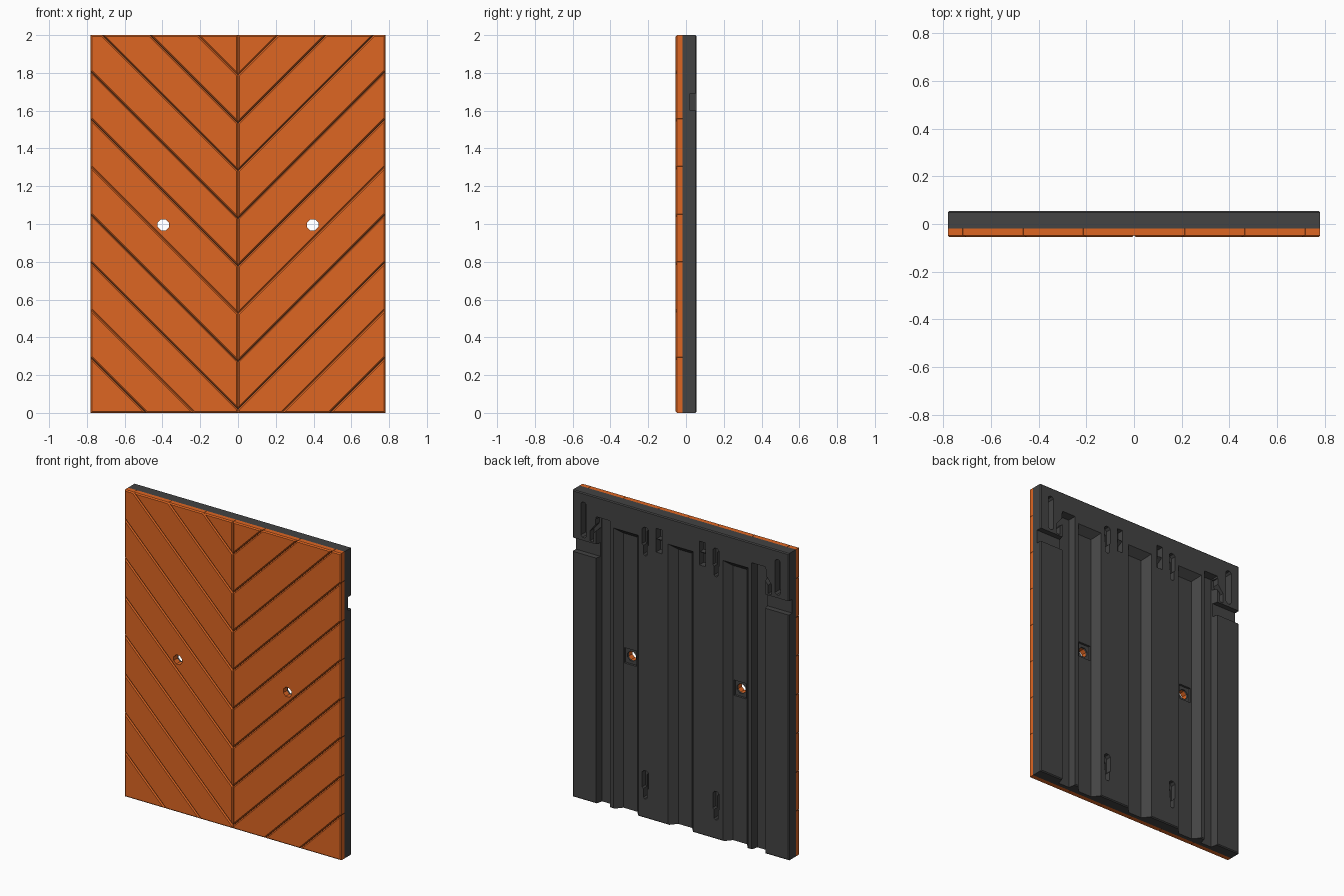
import bpy, bmesh
from mathutils import Vector

if "Cube" in bpy.data.objects:
    bpy.data.objects.remove(bpy.data.objects["Cube"])

W, H = 0.78, 2.0                       # half width, height
FRONT, SPLIT, BACK = -0.055, -0.018, 0.055
FLOOR = 0.008                          # depth of the recesses in the back


def material(name, rgb):
    m = bpy.data.materials.new(name)
    m.diffuse_color = (*rgb, 1)
    m.use_nodes = True
    m.node_tree.nodes["Principled BSDF"].inputs["Base Color"].default_value = m.diffuse_color
    return m


def to_object(bm, name, mat=None):
    bmesh.ops.recalc_face_normals(bm, faces=bm.faces)
    me = bpy.data.meshes.new(name)
    bm.to_mesh(me)
    bm.free()
    ob = bpy.data.objects.new(name, me)
    bpy.context.collection.objects.link(ob)
    if mat:
        me.materials.append(mat)
    return ob


def loft(bm, low, high, y0, y1):
    """Closed solid between two x-z outlines at depths y0 and y1."""
    a = [bm.verts.new((x, y0, z)) for x, z in low]
    b = [bm.verts.new((x, y1, z)) for x, z in high]
    bm.faces.new(a)
    bm.faces.new(b[::-1])
    n = len(a)
    for i in range(n):
        j = (i + 1) % n
        bm.faces.new((a[i], b[i], b[j], a[j]))


def cut(target, low, high=None, y0=FLOOR, y1=0.08, sides=(1, -1)):
    """Subtract a solid, repeated on both sides of the panel."""
    for s in sides:
        bm = bmesh.new()
        loft(bm, [(s * x, z) for x, z in low],
             [(s * x, z) for x, z in (high or low)], y0, y1)
        cutter = to_object(bm, "cutter")
        cutter.hide_render = True
        mod = target.modifiers.new("cut", 'BOOLEAN')
        mod.operation, mod.solver, mod.object = 'DIFFERENCE', 'EXACT', cutter
        bpy.context.view_layer.objects.active = target
        bpy.ops.object.modifier_apply(modifier=mod.name)
        bpy.data.objects.remove(cutter)


def rect(x0, x1, z0, z1):
    return [(x0, z0), (x1, z0), (x1, z1), (x0, z1)]


def slot(x, z0, z1, r):
    """Upright slot with clipped corners."""
    c = r * 0.6
    return [(x - r + c, z0), (x + r - c, z0), (x + r, z0 + c), (x + r, z1 - c),
            (x + r - c, z1), (x - r + c, z1), (x - r, z1 - c), (x - r, z0 + c)]


orange = material("orange_paint", (0.73, 0.133, 0.016))
dark = material("dark_plastic", (0.056, 0.056, 0.056))

# Chevron planks: a half sheet sliced by 45 degree lines, mirrored
STEP, GAP = 0.2525, 0.001
lines = [0.02 + STEP * k for k in range(-2, 8)]
bounds = [-5] + lines + [5]
planks = bmesh.new()
for s in (1, -1):
    for c0, c1 in zip(bounds, bounds[1:]):
        p = bmesh.new()
        p.faces.new([p.verts.new((s * x, SPLIT, z)) for x, z in rect(GAP, W, 0, H)])
        for c, sign in ((c0 + GAP, -1), (c1 - GAP, 1)):
            bmesh.ops.bisect_plane(p, geom=p.verts[:] + p.edges[:] + p.faces[:],
                                   plane_co=(0, 0, c), clear_outer=True,
                                   plane_no=Vector((-s, 0, 1)) * sign)
        ext = bmesh.ops.extrude_face_region(p, geom=p.faces[:], use_keep_orig=True)
        top = [v for v in ext["geom"] if isinstance(v, bmesh.types.BMVert)]
        bmesh.ops.translate(p, verts=top, vec=(0, FRONT - SPLIT, 0))
        bmesh.ops.recalc_face_normals(p, faces=p.faces)
        rim = [e for e in p.edges if all(v.co.y < FRONT + 0.001 for v in e.verts)]
        bmesh.ops.bevel(p, geom=rim, offset=0.007, segments=1, affect='EDGES',
                        clamp_overlap=True)
        me = bpy.data.meshes.new("tmp")
        p.to_mesh(me)
        p.free()
        planks.from_mesh(me)
        bpy.data.meshes.remove(me)
boards = to_object(planks, "chevron_planks", orange)

# Backing panel with chamfered rear edges
bm = bmesh.new()
loft(bm, rect(-W, W, 0, H), rect(-W, W, 0, H), SPLIT, BACK)
bmesh.ops.recalc_face_normals(bm, faces=bm.faces)
bmesh.ops.bevel(bm, geom=[e for e in bm.edges if all(v.co.y > 0 for v in e.verts)],
                offset=0.006, segments=1, affect='EDGES')
panel = to_object(bm, "backing_panel", dark)

# Long sloped channels, open at the bottom
def channel(x, half, slope, top, sides=(1, -1)):
    k = slope * (0.08 - FLOOR) / (BACK - FLOOR)
    inner = half - slope
    cut(panel, rect(x - inner, x + inner, -0.1, top - slope),
        rect(x - inner - k, x + inner + k, -0.1, top - slope + k), sides=sides)

channel(0.395, 0.09, 0.04, 1.83)
channel(0.0, 0.09, 0.04, 1.83, sides=(1,))
channel(0.56, 0.05, 0.01, 1.87)

# Side notches and corner slots
cut(panel, rect(0.59, 0.9, 1.60, 1.69), y0=0.02)
cut(panel, slot(0.70, 1.71, 1.94, 0.02), y0=FLOOR - 0.002)
cut(panel, [(0.57, 1.855), (0.57, 1.79), (0.60, 1.79), (0.63, 1.755), (0.63, 1.70),
            (0.655, 1.70), (0.655, 1.765), (0.615, 1.815), (0.615, 1.855)],
    y0=FLOOR + 0.004)

# Keyhole hangers, upper and lower pairs, each with a deeper narrow tail
for z in (1.71, 0.125):
    cut(panel, slot(0.255, z + 0.06, z + 0.185, 0.023), y0=0.02)
    cut(panel, slot(0.255, z, z + 0.15, 0.014), y0=0.005)

# Small paired clip pockets with a ramp between them
cut(panel, rect(0.135, 0.178, 1.84, 1.91), y0=0.01)
cut(panel, rect(0.135, 0.178, 1.755, 1.815),
    rect(0.135, 0.178, 1.755, 1.86), y0=0.01)

# Square pockets and bolt holes through both layers
octagon = slot(0.395, 0.965, 1.025, 0.03)
cut(panel, rect(0.351, 0.439, 0.945, 1.045), y0=-0.006)
for part in (panel, boards):
    cut(part, octagon, y0=-0.1, y1=0.1)
